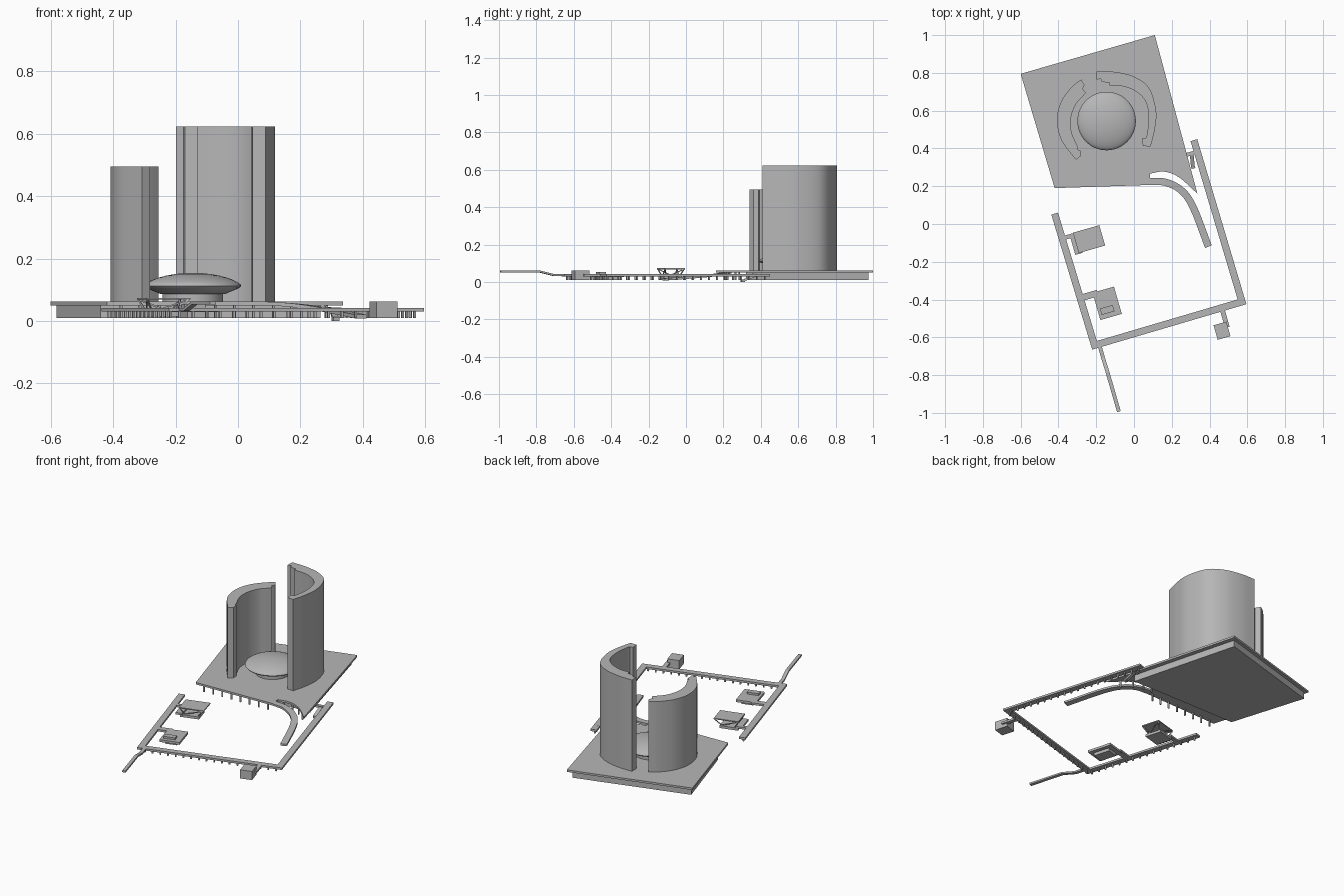
import bpy, bmesh, math
from mathutils import Vector

if "Cube" in bpy.data.objects:
    bpy.data.objects.remove(bpy.data.objects["Cube"])

ANG = math.radians(16)          # the whole site is turned by this angle
U = Vector((math.cos(ANG), math.sin(ANG), 0))
V = Vector((-math.sin(ANG), math.cos(ANG), 0))

grey = bpy.data.materials.new("concrete grey")
grey.diffuse_color = (0.47, 0.47, 0.47, 1)
grey.use_nodes = True
grey.node_tree.nodes["Principled BSDF"].inputs["Base Color"].default_value = grey.diffuse_color


def finish(name, bm, smooth=False):
    bmesh.ops.recalc_face_normals(bm, faces=bm.faces)
    me = bpy.data.meshes.new(name)
    bm.to_mesh(me)
    bm.free()
    me.materials.append(grey)
    ob = bpy.data.objects.new(name, me)
    bpy.context.collection.objects.link(ob)
    if smooth:
        bpy.ops.object.select_all(action='DESELECT')
        ob.select_set(True)
        bpy.context.view_layer.objects.active = ob
        bpy.ops.object.shade_smooth_by_angle(angle=math.radians(30))
    return ob


def add_prism(bm, pts, z0, z1):
    lo = [bm.verts.new((p[0], p[1], z0)) for p in pts]
    hi = [bm.verts.new((p[0], p[1], z1)) for p in pts]
    bm.faces.new(lo[::-1])
    bm.faces.new(hi)
    n = len(pts)
    for i in range(n):
        j = (i + 1) % n
        bm.faces.new((lo[i], lo[j], hi[j], hi[i]))


def prism(name, pts, z0, z1, smooth=False):
    bm = bmesh.new()
    add_prism(bm, pts, z0, z1)
    return finish(name, bm, smooth)


def rect(cx, cy, w, d):
    c = Vector((cx, cy, 0))
    return [c + U * (w / 2 * a) + V * (d / 2 * b) for a, b in ((-1, -1), (1, -1), (1, 1), (-1, 1))]


def block(name, cx, cy, w, d, z0, z1):
    return prism(name, rect(cx, cy, w, d), z0, z1)


def spline(pts, steps=6):
    """Smooth curve through the given points."""
    p = [Vector(q) for q in pts]
    p = [2 * p[0] - p[1]] + p + [2 * p[-1] - p[-2]]
    out = []
    for i in range(1, len(p) - 2):
        a, b, c, d = p[i - 1:i + 3]
        for k in range(steps):
            t = k / steps
            out.append(0.5 * (2 * b + (c - a) * t + (2 * a - 5 * b + 4 * c - d) * t * t
                              + (3 * b - a - 3 * c + d) * t ** 3))
    return out + [p[-2]]


def strip(name, path, width, thick):
    """Flat band with mitred corners; path points give the top surface."""
    path = [Vector(p) for p in path]
    bm = bmesh.new()
    rings = []
    for i, p in enumerate(path):
        d1 = (path[i] - path[i - 1]) if i else (path[1] - path[0])
        d2 = (path[i + 1] - path[i]) if i < len(path) - 1 else d1
        n1 = Vector((-d1.y, d1.x, 0)).normalized()
        n2 = Vector((-d2.y, d2.x, 0)).normalized()
        m = (n1 + n2).normalized()
        m *= width / 2 / m.dot(n1)
        dz = Vector((0, 0, thick))
        rings.append([bm.verts.new(q) for q in (p + m, p - m, p - m - dz, p + m - dz)])
    for a, b in zip(rings, rings[1:]):
        for k in range(4):
            bm.faces.new((a[k], a[(k + 1) % 4], b[(k + 1) % 4], b[k]))
    bm.faces.new(rings[0])
    bm.faces.new(rings[-1][::-1])
    return finish(name, bm)


def stilts(name, path, z0, z1, gap=0.045, size=0.008):
    bm = bmesh.new()
    for a, b in zip(path, path[1:]):
        a, b = Vector((a[0], a[1])), Vector((b[0], b[1]))
        n = max(1, round((b - a).length / gap))
        for k in range(n):
            p = a.lerp(b, (k + 0.5) / n)
            add_prism(bm, rect(p.x, p.y, size, size), z0, z1)
    return finish(name, bm)


# Platform: overhanging deck with a slit beside the ramp, and podium below
deck_edge = spline([(0.085, 0.267), (0.16, 0.277), (0.24, 0.246), (0.336, 0.16)], 4)
prism("deck", [(-0.42, 0.19), (0.09, 0.207), (0.085, 0.243)] + deck_edge
      + [(0.11, 1.0), (-0.6, 0.795)], 0.05, 0.062)
prism("podium", [(-0.44, 0.32), (0.265, 0.32), (0.09, 0.975), (-0.582, 0.78)], 0.01, 0.05)
stilts("deck_columns", [(-0.405, 0.205), (0.08, 0.22)], 0.01, 0.05, 0.06)
stilts("deck_edge_columns", [(0.085, 0.285), (0.2, 0.285), (0.31, 0.2)], 0.01, 0.05, 0.06)

# Curved towers
tall_outer = spline([(-0.198, 0.808), (-0.1, 0.805), (0.0, 0.78), (0.08, 0.72),
                     (0.117, 0.6), (0.11, 0.5), (0.088, 0.41)])
tall_inner = spline([(0.068, 0.47), (0.078, 0.55), (0.065, 0.64), (0.02, 0.695),
                     (-0.05, 0.727), (-0.13, 0.732)])
prism("tall_tower", tall_outer + [(0.047, 0.413), (0.043, 0.452), (0.063, 0.455)] + tall_inner
      + [(-0.13, 0.748), (-0.17, 0.752), (-0.175, 0.768), (-0.198, 0.765)], 0.062, 0.623, True)
short_outer = spline([(-0.28, 0.765), (-0.33, 0.725), (-0.385, 0.65), (-0.408, 0.555),
                      (-0.385, 0.445), (-0.308, 0.34)])
short_inner = spline([(-0.298, 0.41), (-0.33, 0.485), (-0.334, 0.56), (-0.31, 0.63), (-0.272, 0.675)])
prism("short_tower", short_outer + [(-0.282, 0.36), (-0.283, 0.388), (-0.296, 0.392)] + short_inner
      + [(-0.255, 0.695), (-0.272, 0.715), (-0.262, 0.735)], 0.062, 0.495, True)

# Saucer-shaped council hall
bm = bmesh.new()
profile = [(0, 0.062), (0.097, 0.062), (0.097, 0.086), (0.105, 0.087), (0.15, 0.106), (0.155, 0.112)]
profile += [(0.155 * math.cos(t), 0.114 + 0.04 * math.sin(t) ** 1.4)
            for t in (math.pi / 2 * k / 8 for k in range(1, 8))] + [(0, 0.154)]
verts = [bm.verts.new((-0.145 + r, 0.545, z)) for r, z in profile]
edges = [bm.edges.new(e) for e in zip(verts, verts[1:])]
bmesh.ops.spin(bm, geom=verts + edges, cent=(-0.145, 0.545, 0), axis=(0, 0, 1),
               angle=math.tau, steps=48)
bmesh.ops.remove_doubles(bm, verts=bm.verts, dist=0.0005)
finish("council_hall", bm, True)

# Ramp curving down from the deck
ramp = spline([(0.085, 0.225, 0.062), (0.17, 0.22, 0.057), (0.254, 0.175, 0.047),
               (0.315, 0.085, 0.036), (0.394, -0.12, 0.02)], 5)
strip("ramp", ramp, 0.038, 0.012)

# Raised walkway around the square
walk = [(-0.42, 0.055, 0.042), (-0.209, -0.642, 0.042), (0.572, -0.412, 0.042), (0.317, 0.444, 0.042)]
strip("walkway", walk, 0.037, 0.012)
stilts("walkway_columns", walk, 0.01, 0.03)
strip("walkway_link", [(0.275, 0.365, 0.045), (0.335, 0.382, 0.042)], 0.02, 0.012)
strip("link_stair", [(0.305, 0.375, 0.042), (0.312, 0.3, 0.012)], 0.02, 0.012)

# Footbridge climbing away from the corner
strip("footbridge", [(-0.18, -0.652, 0.042), (-0.165, -0.705, 0.042), (-0.14, -0.785, 0.062),
                     (-0.08, -0.993, 0.062)], 0.02, 0.01)

# Kiosk beside the front walkway
block("kiosk", 0.466, -0.565, 0.07, 0.08, 0.01, 0.063)
block("kiosk_link", 0.478, -0.49, 0.025, 0.12, 0.03, 0.042)

# Open pavilion with a roof on slanting struts
block("pavilion_floor", -0.25, -0.085, 0.11, 0.1, 0.015, 0.03)
block("pavilion_link", -0.34, -0.065, 0.08, 0.022, 0.03, 0.042)
block("pavilion_terrace", -0.305, -0.11, 0.04, 0.1, 0.03, 0.042)
block("pavilion_roof", -0.238, -0.08, 0.145, 0.112, 0.068, 0.074)
bm = bmesh.new()
low, high = rect(-0.245, -0.082, 0.08, 0.07), rect(-0.238, -0.08, 0.14, 0.106)
for i in range(4):
    for j in (i, (i + 1) % 4):
        a, b = low[i] + Vector((0, 0, 0.028)), high[j] + Vector((0, 0, 0.069))
        q = (b - a).to_track_quat('Z', 'Y')
        ends = [[bm.verts.new(p + q @ Vector((0.0025 * x, 0.0025 * y, 0)))
                 for x, y in ((-1, -1), (1, -1), (1, 1), (-1, 1))] for p in (a, b)]
        for k in range(4):
            bm.faces.new((ends[0][k], ends[0][(k + 1) % 4], ends[1][(k + 1) % 4], ends[1][k]))
        bm.faces.new(ends[0][::-1])
        bm.faces.new(ends[1])
finish("pavilion_struts", bm)

# Stair pavilion with a small rooftop box
block("stair_pavilion", -0.142, -0.42, 0.118, 0.15, 0.028, 0.042)
block("stair_pavilion_base", -0.142, -0.42, 0.07, 0.1, 0.01, 0.028)
block("stair_pavilion_link", -0.235, -0.378, 0.09, 0.035, 0.03, 0.042)
block("rooftop_box", -0.142, -0.455, 0.07, 0.034, 0.042, 0.054)

# Footings that carry the link stair down to the ground
stilts("stair_footing", [(0.3, 0.3), (0.325, 0.307)], 0.0, 0.012, 0.03, 0.02)
